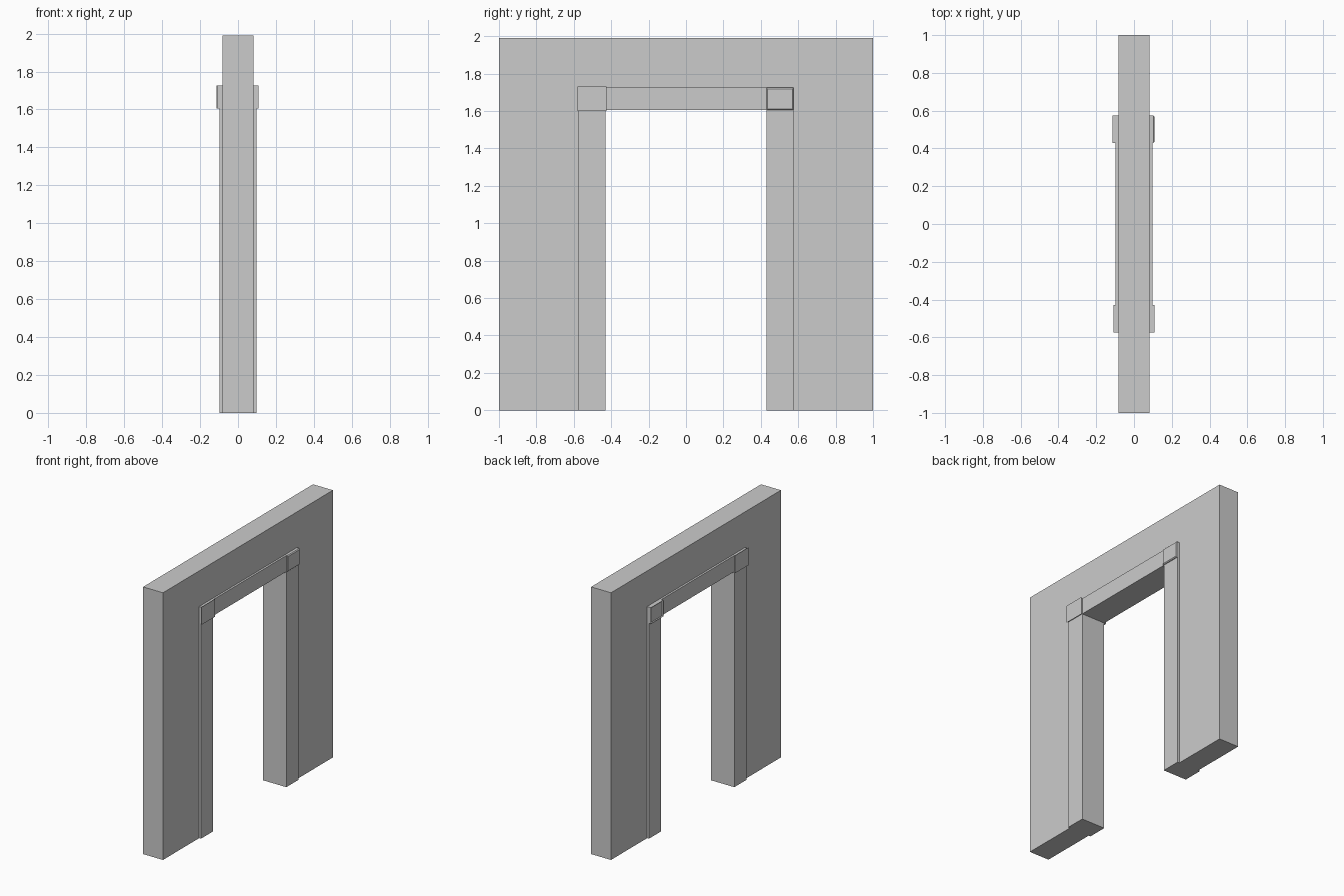
import bpy, bmesh

if "Cube" in bpy.data.objects:
    bpy.data.objects.remove(bpy.data.objects["Cube"])

INNER = (0.43, 1.605)    # half width and height of the opening
CASING = (0.575, 1.725)  # outer line of the raised casing
OUTER = (1.0, 1.99)      # outer line of the wall
WALL_X, CASING_X, BLOCK_X = 0.082, 0.097, 0.108


def add_object(name, bm):
    bmesh.ops.recalc_face_normals(bm, faces=bm.faces[:])
    mesh = bpy.data.meshes.new(name)
    bm.to_mesh(mesh)
    bm.free()
    obj = bpy.data.objects.new(name, mesh)
    bpy.context.collection.objects.link(obj)
    return obj


def arch(name, section):
    """Carry an open cross-section of (line, x) points up, across and down the doorway."""
    bm = bmesh.new()
    rows = [[bm.verts.new((x, y, z)) for y, z in ((-w, 0), (-w, h), (w, h), (w, 0))]
            for (w, h), x in section]
    for a, b in zip(rows, rows[1:]):
        for i in range(3):
            bm.faces.new((a[i], a[i + 1], b[i + 1], b[i]))
    for i in (0, 3):
        bm.faces.new([row[i] for row in rows])   # feet
    return add_object(name, bm)


# Wall around the doorway
arch("wall", [(CASING, WALL_X), (OUTER, WALL_X), (OUTER, -WALL_X), (CASING, -WALL_X)])

# Raised casing on both faces, including the jambs and soffit
arch("door_casing", [(CASING, WALL_X), (CASING, CASING_X), (INNER, CASING_X),
                     (INNER, -CASING_X), (CASING, -CASING_X), (CASING, -WALL_X)])

# Corner blocks with a chamfered face, two on each side
for sx, side in ((1, "right"), (-1, "left")):
    for sy, end in ((1, "back"), (-1, "front")):
        bm = bmesh.new()
        bmesh.ops.create_cube(bm, size=1)
        for v in bm.verts:
            v.co = (sx * (BLOCK_X if v.co.x > 0 else WALL_X),
                    sy * (CASING[0] if v.co.y > 0 else INNER[0]),
                    CASING[1] if v.co.z > 0 else INNER[1])
        rim = [e for e in bm.edges if all(abs(v.co.x) > CASING_X for v in e.verts)]
        bmesh.ops.bevel(bm, geom=rim, offset=0.006, segments=1, affect='EDGES')
        add_object(f"corner_block_{side}_{end}", bm)
